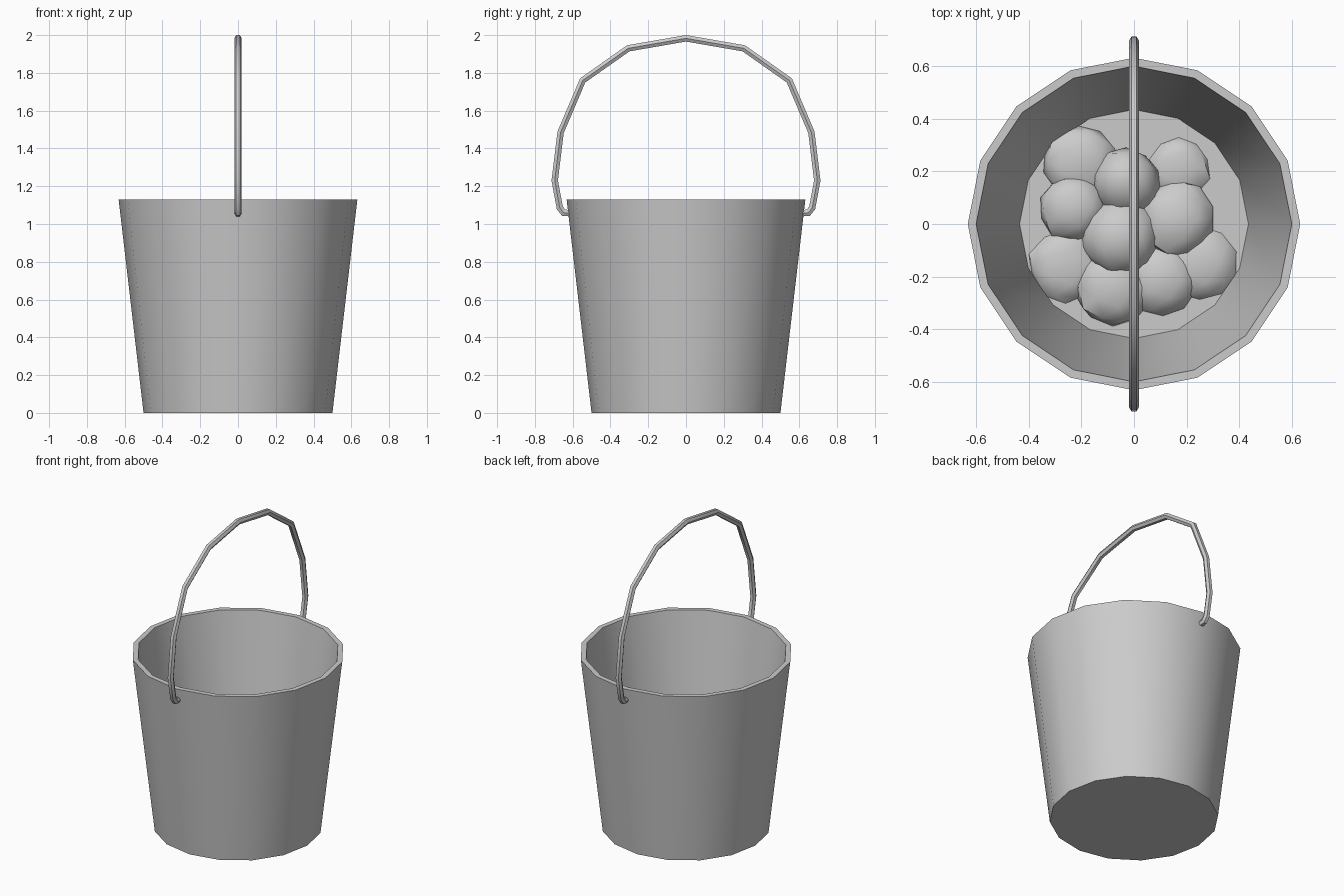
import bpy, bmesh, math, random
from mathutils import Vector

if "Cube" in bpy.data.objects:
    bpy.data.objects.remove(bpy.data.objects["Cube"])

SIDES = 16
random.seed(4)

grey = bpy.data.materials.new("plain grey")
grey.use_nodes = True
colour = (0.6, 0.6, 0.6, 1)
grey.diffuse_color = colour
grey.node_tree.nodes["Principled BSDF"].inputs["Base Color"].default_value = colour


def finish(bm, name):
    """Turn a bmesh into a shaded object."""
    bmesh.ops.recalc_face_normals(bm, faces=bm.faces)
    mesh = bpy.data.meshes.new(name)
    bm.to_mesh(mesh)
    bm.free()
    mesh.materials.append(grey)
    obj = bpy.data.objects.new(name, mesh)
    bpy.context.collection.objects.link(obj)
    bpy.ops.object.select_all(action='DESELECT')
    obj.select_set(True)
    bpy.context.view_layer.objects.active = obj
    bpy.ops.object.shade_smooth_by_angle(angle=math.radians(35))
    return obj


def loft(rings, name):
    """Skin a row of equal point rings and cap both ends."""
    bm = bmesh.new()
    rows = [[bm.verts.new(p) for p in ring] for ring in rings]
    n = len(rows[0])
    for a, b in zip(rows, rows[1:]):
        for i in range(n):
            j = (i + 1) % n
            bm.faces.new((a[i], a[j], b[j], b[i]))
    bm.faces.new(rows[0])
    bm.faces.new(rows[-1])
    return finish(bm, name)


def circle(radius, z):
    steps = [math.tau * i / SIDES for i in range(SIDES)]
    return [Vector((radius * math.cos(a), radius * math.sin(a), z)) for a in steps]


# Bucket: outer wall, flat rim, inner wall and floor
profile = [(0.5, 0), (0.632, 1.13), (0.6, 1.13), (0.435, 0.05)]
loft([circle(r, z) for r, z in profile], "bucket")

# Handle: mitred hexagonal rod with hooked ends
half = [(0.60, 1.056), (0.648, 1.06), (0.668, 1.085), (0.695, 1.23),
        (0.664, 1.485), (0.547, 1.76), (0.306, 1.93)]
path = [Vector((0, y, z)) for y, z in half]
path += [Vector((0, 0, 1.983))] + [Vector((0, -p.y, p.z)) for p in reversed(path)]
rod = 0.0195
rings = []
for i, p in enumerate(path):
    before = (p - path[max(i - 1, 0)]).normalized()
    after = (path[min(i + 1, len(path) - 1)] - p).normalized()
    tangent = (before + after).normalized()
    mitre = 1 / max(tangent.dot(after if after.length else before), 0.5)
    across = Vector((1, 0, 0))
    out = tangent.cross(across) * mitre
    rings.append([p + rod * (across * math.cos(a) + out * math.sin(a))
                  for a in (math.tau * k / 6 for k in range(6))])
loft(rings, "handle")

# Contents: heap of flattened lumps (x, y, radius, base height, rise)
lumps = [
    (-0.21, 0.24, 0.14, 0.05, 0.06), (0.17, 0.21, 0.12, 0.05, 0.04),
    (-0.26, -0.16, 0.14, 0.05, 0.05), (0.25, -0.15, 0.14, 0.05, 0.05),
    (-0.08, -0.24, 0.15, 0.05, 0.08), (0.11, -0.21, 0.14, 0.05, 0.07),
    (-0.23, 0.06, 0.13, 0.06, 0.08), (0.16, 0.02, 0.15, 0.06, 0.08),
    (-0.05, -0.05, 0.15, 0.07, 0.11), (-0.03, 0.16, 0.13, 0.07, 0.11),
]
for k, (x, y, radius, base, rise) in enumerate(lumps):
    bm = bmesh.new()
    bmesh.ops.create_icosphere(bm, subdivisions=2, radius=1)
    for v in bm.verts:
        wobble = random.uniform(0.94, 1.05)
        v.co = Vector((x + v.co.x * radius * wobble,
                       y + v.co.y * radius * wobble,
                       base + max(v.co.z * rise * wobble, -0.03)))
    finish(bm, f"lump_{k + 1}")
